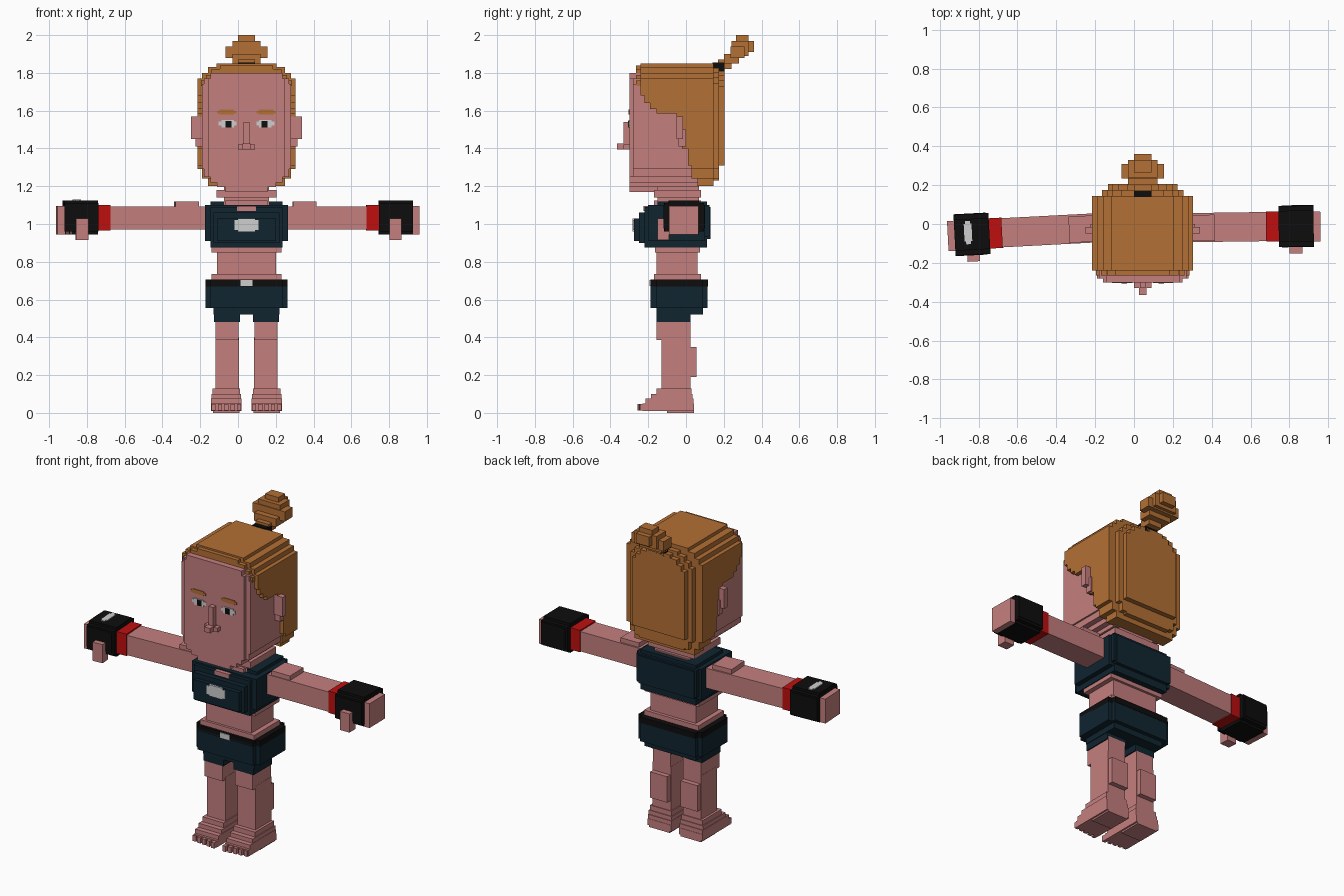
import bpy
import bmesh
from math import radians
from mathutils import Matrix, Vector

default_cube = bpy.data.objects.get("Cube")
if default_cube:
    bpy.data.objects.remove(default_cube, do_unlink=True)

MID = .045          # body centre line in x


def make_material(name, red, green, blue):
    material = bpy.data.materials.new(name)
    material.use_nodes = True
    colour = (red, green, blue, 1)
    material.diffuse_color = colour
    material.node_tree.nodes["Principled BSDF"].inputs["Base Color"].default_value = colour
    return material


skin = make_material("skin pink", .56, .212, .212)
hair = make_material("ginger hair", .45, .162, .035)
navy = make_material("navy cloth", .005, .018, .03)
black = make_material("black leather", .004, .004, .004)
red = make_material("red band", .52, .005, .005)
silver = make_material("pale grey", .62, .62, .62)


def build(name, material, blocks, matrix=Matrix()):
    """Join blocks (x0, x1, y0, y1, z0, z1) into one object."""
    bm = bmesh.new()
    for x0, x1, y0, y1, z0, z1 in blocks:
        middle = Vector((x0 + x1, y0 + y1, z0 + z1)) / 2
        size = Matrix.Diagonal((abs(x1 - x0), y1 - y0, z1 - z0, 1))
        bmesh.ops.create_cube(bm, size=1, matrix=matrix @ Matrix.Translation(middle) @ size)
    mesh = bpy.data.meshes.new(name)
    bm.to_mesh(mesh)
    bm.free()
    mesh.materials.append(material)
    part = bpy.data.objects.new(name, mesh)
    bpy.context.collection.objects.link(part)
    return part


def centred(tiers, centre=MID):
    """Turn (half width, y0, y1, z0, z1) tiers into blocks around a centre line."""
    return [(centre - half, centre + half, *rest) for half, *rest in tiers]


# Head with a stepped jaw and crown
face_profile = [(.235, 1.29, 1.74), (.225, 1.25, 1.77), (.19, 1.22, 1.8),
                (.155, 1.195, 1.79), (.11, 1.17, 1.78)]
head_tiers = []
for half, low, high in face_profile:
    head_tiers.append((half, -.28, .07, low, high))
    head_tiers.append((min(half, .205), -.3, .05, low, high))
build("head", skin, centred(head_tiers))
build("nose", skin, centred([(.015, -.33, -.29, 1.4, 1.54),
                             (.045, -.33, -.29, 1.395, 1.42),
                             (.02, -.365, -.3, 1.395, 1.425)]))
build("neck", skin, centred([(.16, -.17, .08, 1.14, 1.18),
                             (.12, -.15, .07, 1.08, 1.2)]))

# Hair: slabs from front to back, each with a stepped crown and its own hairline
crown = [(.26, 1.29, 1.77), (.235, 1.24, 1.8), (.205, 1.2, 1.83), (.16, 1.2, 1.85)]
slabs = [(-.265, -.24, 1.73, .02), (-.24, -.22, 1.68, 0), (-.22, -.19, 1.64, 0),
         (-.19, -.155, 1.61, 0), (-.155, -.05, 1.585, 0), (-.05, -.02, 1.57, 0),
         (-.02, .01, 1.4, 0), (.01, .03, 1.31, 0), (.03, .06, 1.24, 0),
         (.06, .145, 1.19, 0), (.145, .175, 1.23, .05), (.175, .205, 1.31, .08)]
hair_tiers = []
for front, back, hairline, inset in slabs:
    for half, low, high in crown:
        hair_tiers.append((half - inset, front, back,
                           max(low, hairline), high - inset * .5))
build("hair", hair, centred(hair_tiers))
build("hair_tie", black, centred([(.045, .14, .205, 1.79, 1.855)]))
build("ponytail", hair, centred([(.045, .17, .24, 1.82, 1.87),
                                 (.075, .2, .28, 1.85, 1.9),
                                 (.11, .235, .31, 1.88, 1.94),
                                 (.075, .24, .33, 1.89, 1.97),
                                 (.045, .27, .36, 1.91, 1.97),
                                 (.045, .265, .33, 1.93, 2)]))

# Ears, eyes and brows on both sides
for side, label in ((-1, "right"), (1, "left")):
    ear = MID + side * .25
    build(label + "_ear", skin, [(ear - .045, ear + .045, -.05, -.015, 1.45, 1.57),
                                 (ear - .02, ear + .02, -.04, .0, 1.41, 1.5)])
    eye = MID + side * .1
    build(label + "_eye", silver, centred([(.048, -.304, -.298, 1.522, 1.543),
                                           (.033, -.304, -.298, 1.51, 1.55)], eye))
    build(label + "_pupil", black, centred([(.015, -.307, -.299, 1.512, 1.546)],
                                           eye - side * .005))
    build(label + "_brow", hair, centred([(.052, -.304, -.298, 1.584, 1.598),
                                          (.038, -.304, -.298, 1.58, 1.605)],
                                         eye + side * .005))

# Cropped top with open neckline and chest plate
build("top", navy, centred([(.22, -.2, .1, .91, 1.1),
                            (.19, -.22, .13, .92, 1.09),
                            (.19, -.15, .11, .875, 1.12),
                            (.205, -.18, .125, .93, 1.1),
                            (.19, -.22, .1, .875, 1.06),
                            (.175, -.25, -.1, .9, 1.06),
                            (.155, -.275, -.1, .91, 1.03)]))
build("neckline", skin, centred([(.11, -.17, .08, 1.09, 1.124),
                                 (.05, -.224, -.1, 1.07, 1.095)]))
build("chest_badge", silver, centred([(.063, -.281, -.272, .968, 1.02),
                                      (.045, -.282, -.273, .96, 1.03)]))

# Waist, belt and shorts
build("waist", skin, centred([(.185, -.165, .075, .85, .89),
                              (.155, -.155, .06, .69, .88),
                              (.185, -.17, .08, .69, .735)]))
build("belt", black, centred([(.218, -.16, .09, .67, .705),
                              (.19, -.187, .117, .67, .705)]))
build("buckle", silver, centred([(.032, -.193, -.185, .672, .703)]))
build("shorts", navy, centred([(.218, -.16, .09, .555, .68),
                               (.19, -.187, .115, .555, .68),
                               (.175, -.155, .09, .52, .6)]))

# Legs and feet
for side, label in ((-1, "right"), (1, "left")):
    hip = MID + side * .103
    build(label + "_shorts_leg", navy, centred([(.068, -.157, .025, .48, .57),
                                                (.068, -.15, .09, .52, .57)], hip))
    build(label + "_leg", skin, centred([(.061, -.155, .025, .385, .5),
                                         (.062, -.13, .025, .1, .4),
                                         (.058, -.1, .055, .19, .35)], hip))
    foot_tiers = [(.08, -.23, .042, .01, .05), (.08, -.215, .04, .03, .075),
                  (.078, -.185, .035, .05, .1), (.073, -.155, .03, .08, .13),
                  (.07, -.1, .042, 0, .03)]
    ankle = MID + side * .107
    build(label + "_foot", skin, centred(foot_tiers, ankle))
    toes = []
    for index in range(5):
        toe = ankle + side * (index - 2) * .034
        toes.append((toe - .011, toe + .011, -.257 + index * .004, -.22, .012, .047))
    build(label + "_toes", skin, toes)

# Arms held out sideways, with wristbands and fingerless gloves
for side, label, angle, shoulder in ((-1, "right", 3, .21), (1, "left", .8, .29)):
    pivot = Matrix.Translation((side * .2, -.02, 1.03))
    pose = pivot @ Matrix.Rotation(radians(angle), 4, "Z") @ pivot.inverted()

    def limb(name, material, *blocks):
        outward = [(side * a, side * b, *rest) for a, b, *rest in blocks]
        build(label + "_" + name, material, outward, pose)

    limb("arm", skin, (.15, .7, -.095, .055, .97, 1.092),
         (shoulder, shoulder + .125, -.09, .045, 1, 1.12))
    limb("wristband", red, (.68, .75, -.098, .058, .965, 1.1))
    limb("glove", black, (.745, .925, -.125, .085, .96, 1.11),
         (.745, .925, -.1, .06, .945, 1.125), (.76, .925, -.128, .088, .975, 1.1))
    limb("hand", skin, (.85, .96, -.1, .055, .945, 1.095))
    limb("thumb", skin, (.8, .865, -.16, -.1, .915, 1.03))
    if side < 0:
        limb("glove_badge", silver, (.835, .875, -.055, .035, 1.122, 1.13),
             (.843, .867, -.07, .05, 1.122, 1.13))
